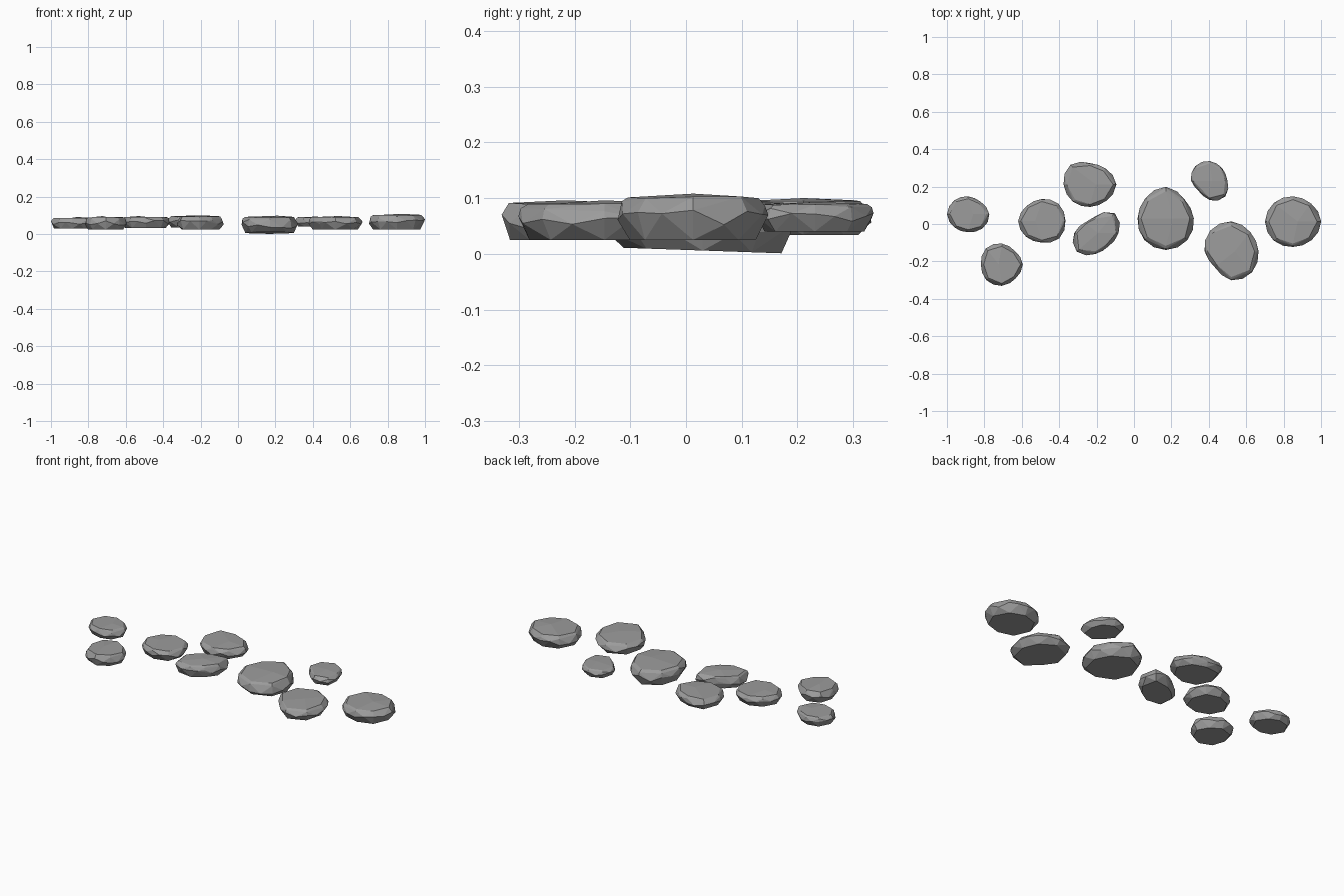
import bpy, bmesh, math, random

if "Cube" in bpy.data.objects:
    bpy.data.objects.remove(bpy.data.objects["Cube"])

random.seed(4)

# Dark grey rock
rock = bpy.data.materials.new("dark_rock")
rock.diffuse_color = (0.33, 0.33, 0.33, 1.0)
rock.use_nodes = True
rock.node_tree.nodes["Principled BSDF"].inputs["Base Color"].default_value = rock.diffuse_color


def outline(radii):
    """Closed smooth outline: eight compass radii (E, NE, N ...) doubled to sixteen."""
    n, out = len(radii), []
    for i in range(n):
        a, b, c, d = (radii[(i + k) % n] for k in (-1, 0, 1, 2))
        out += [b, (9 * (b + c) - a - d) / 16]
    return out


def stone(name, cx, cy, z0, z1, radii, tilt=0.0):
    """Flat faceted stone: hull of a few jittered rings, with a broad top and base."""
    bm = bmesh.new()
    rs = outline(radii)
    h = z1 - z0
    # (scale, height fraction, height jitter, every nth point)
    rings = [(0.86, 0.0, 0.0, 2), (1.005, 0.48, 0.17, 1), (0.96, 0.78, 0.06, 2), (0.88, 0.92, 0.02, 2)]
    for k, (s, f, jz, step) in enumerate(rings):
        for i in range(0, len(rs), step):
            a = 2 * math.pi * i / len(rs)
            js = s * (1 + (random.uniform(-0.03, 0.02) if k != 1 else 0))
            x, y = rs[i] * js * math.cos(a), rs[i] * js * math.sin(a)
            z = z0 + h * (f + random.uniform(-jz, jz))
            if k == 0:
                z -= tilt * (y - 0.14)
            bm.verts.new((cx + x, cy + y, z))
    # gently domed top
    bm.verts.new((cx + radii[0] * random.uniform(-0.3, 0.3), cy, z1))
    res = bmesh.ops.convex_hull(bm, input=bm.verts[:])
    loose = {v for v in res["geom_interior"] if isinstance(v, bmesh.types.BMVert)}
    bmesh.ops.delete(bm, geom=list(loose), context="VERTS")
    bmesh.ops.dissolve_limit(bm, angle_limit=math.radians(4), verts=bm.verts[:], edges=bm.edges[:])
    bmesh.ops.recalc_face_normals(bm, faces=bm.faces[:])
    me = bpy.data.meshes.new(name)
    bm.to_mesh(me)
    bm.free()
    me.materials.append(rock)
    bpy.context.collection.objects.link(bpy.data.objects.new(name, me))


# Stepping stones from left to right
stone("stone_1", -0.8865, 0.053, 0.03, 0.091, (.1125, .093, .094, .104, .1125, .102, .096, .108))
stone("stone_2", -0.707, -0.216, 0.025, 0.096, (.112, .100, .111, .120, .111, .117, .114, .105))
stone("stone_3", -0.493, 0.017, 0.032, 0.096, (.126, .127, .116, .113, .126, .119, .116, .132))
stone("stone_4", -0.235, 0.211, 0.034, 0.100, (.140, .119, .114, .148, .141, .129, .119, .122))
stone("stone_5", -0.207, -0.048, 0.025, 0.100, (.124, .148, .088, .078, .112, .140, .112, .100))
stone("stone_6", 0.170, 0.030, 0.001, 0.098, (.149, .142, .168, .153, .150, .162, .168, .163), tilt=0.035)
stone("stone_7", 0.405, 0.231, 0.040, 0.093, (.094, .094, .105, .110, .099, .078, .103, .118))
stone("stone_8", 0.520, -0.146, 0.025, 0.096, (.145, .144, .159, .157, .142, .121, .154, .157))
stone("stone_9", 0.850, 0.013, 0.025, 0.108, (.150, .136, .134, .142, .149, .144, .135, .140))
